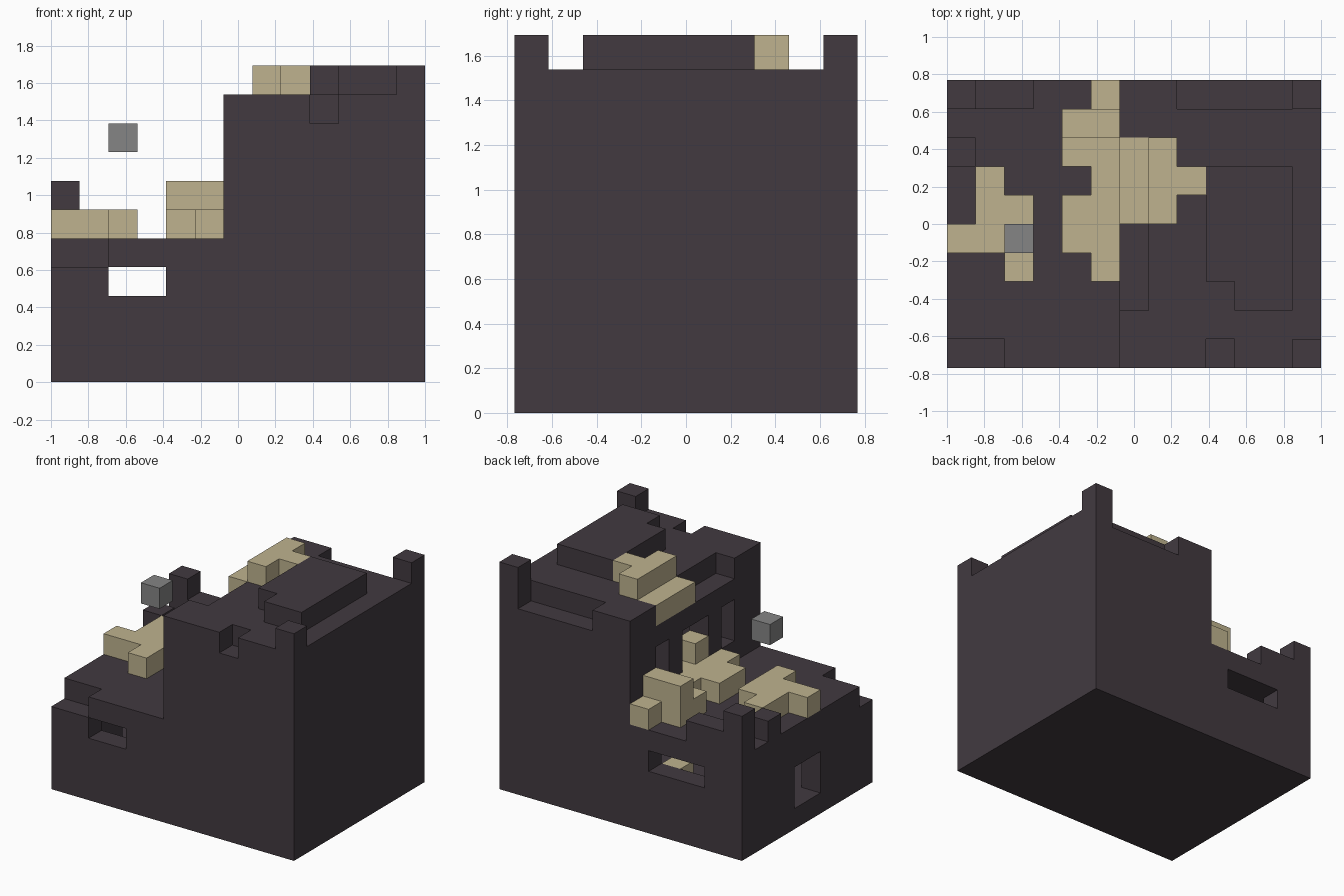
import bpy
import bmesh
import math
from mathutils import Vector

cube = bpy.data.objects.get("Cube")
if cube:
    bpy.data.objects.remove(cube, do_unlink=True)

# The whole ruin sits on a grid of equal cubes
NX, NY = 13, 10
S = 2 / NX


def material(name, color):
    m = bpy.data.materials.new(name)
    m.use_nodes = True
    m.diffuse_color = (*color, 1)
    m.node_tree.nodes["Principled BSDF"].inputs["Base Color"].default_value = (*color, 1)
    return m


STONE = material("dark stone", (0.054, 0.042, 0.051))
SAND = material("pale sand", (0.52, 0.45, 0.275))
GREY = material("mid grey", (0.235, 0.235, 0.235))


def block(x, y, z):
    """Cells of a box; each argument is a cell index or a (first, last) pair."""
    spans = [v if isinstance(v, tuple) else (v, v) for v in (x, y, z)]
    rx, ry, rz = [range(a, b + 1) for a, b in spans]
    return {(i, j, k) for i in rx for j in ry for k in rz}


def build(name, cells, mat):
    """Skin a set of cells with outward faces and merge the flat ones."""
    bm = bmesh.new()
    verts = {}

    def vert(p):
        if p not in verts:
            verts[p] = bm.verts.new(((p[0] - NX / 2) * S, (p[1] - NY / 2) * S, p[2] * S))
        return verts[p]

    for c in sorted(cells):
        for axis in range(3):
            u, v = (axis + 1) % 3, (axis + 2) % 3
            for side in (0, 1):
                n = list(c)
                n[axis] += 2 * side - 1
                if tuple(n) in cells:
                    continue
                ring = []
                for du, dv in ((0, 0), (1, 0), (1, 1), (0, 1)):
                    p = list(c)
                    p[axis] += side
                    p[u] += du
                    p[v] += dv
                    ring.append(vert(tuple(p)))
                bm.faces.new(ring if side else ring[::-1])
    bmesh.ops.dissolve_limit(bm, angle_limit=math.radians(1),
                             verts=bm.verts[:], edges=bm.edges[:])
    me = bpy.data.meshes.new(name)
    bm.to_mesh(me)
    bm.free()
    me.materials.append(mat)
    ob = bpy.data.objects.new(name, me)
    bpy.context.collection.objects.link(ob)
    return ob


# Two storeys: a wide lower floor and a taller half
shell = block((0, 12), (0, 9), (0, 4)) | block((6, 12), (0, 9), (5, 9))

# Hollow rooms
shell -= block((1, 11), (1, 8), (1, 3))
shell -= block((7, 11), (1, 8), (5, 8))

# Lower openings: front window, back window, side door
shell -= block((2, 3), 0, 3)
shell -= block((2, 4), 9, 3)
shell -= block(0, (4, 5), (1, 2))

# Upper openings: terrace door with a window on each side
shell -= block(6, (4, 5), (5, 7))
for y in (2, 7):
    shell -= block(6, y, (6, 7))

# Broken wall tops
shell -= block((0, 1), 0, 4)
shell -= block(9, 0, 9)
shell -= block((8, 11), 9, 9)
shell -= block(6, (2, 4), 9)

# Corner posts and parapet remains
shell |= block(0, 9, (5, 6)) | block((1, 2), 9, 5) | block(0, 7, 5)
for y in (0, 9):
    shell |= block(12, y, 10)

# Sand lying on the upper roof
roof_sand = block(6, (5, 7), 9) | block(7, (5, 7), 10) | block(8, 6, 10)

# Sand along the terrace wall, spilling through the door
wall_sand = block(5, (3, 9), 5) | block(4, (4, 5), 5) | block(4, (7, 8), 5)
wall_sand |= block((4, 5), 8, 6) | block(6, (4, 5), 5) | block(6, 4, 6)

# Sand at the terrace edge, and a heap in the lower room
edge_sand = block(1, (4, 6), 5) | block(2, (3, 5), 5) | block(0, 4, 5)
room_sand = block(4, 8, (1, 2))

build("house_shell", shell - roof_sand, STONE)
build("roof_slab", block(9, (3, 6), 10) | block((10, 11), (2, 6), 10), STONE)
build("roof_sand", roof_sand, SAND)
build("wall_sand", wall_sand, SAND)
build("edge_sand", edge_sand, SAND)
build("room_sand", room_sand, SAND)

# Small cube hovering over the terrace
build("floating_cube", block(2, 4, 8), GREY)
